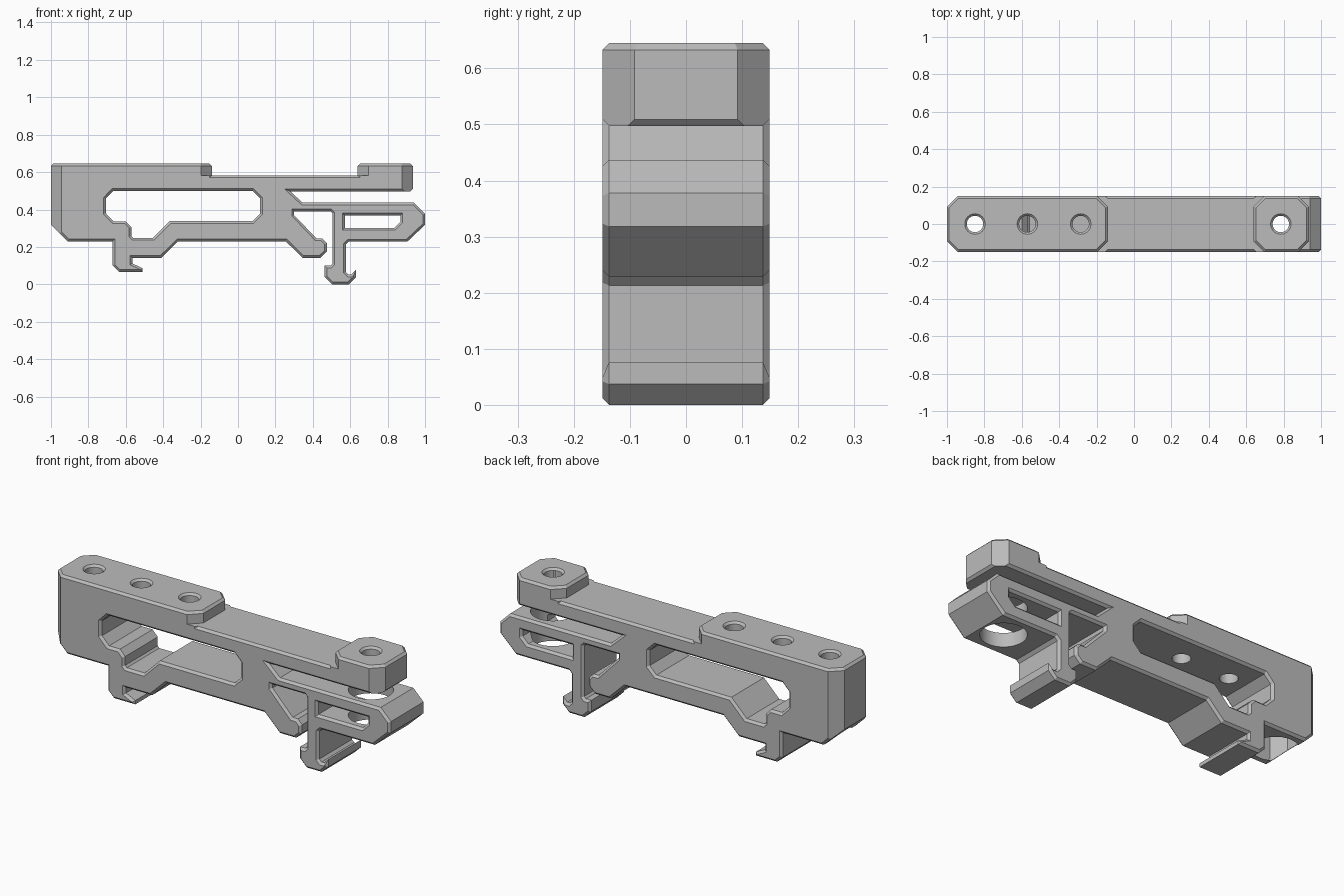
import bpy, bmesh, math
from mathutils import Vector

cube = bpy.data.objects.get("Cube")
if cube:
    bpy.data.objects.remove(cube)

HALF = 0.149      # half width
EDGE = 0.012      # edge chamfer
CORNER = 0.057    # plan corner chamfer
TOP = 0.645

grey = bpy.data.materials.new("plastic_grey")
grey.use_nodes = True
grey.diffuse_color = (0.5, 0.5, 0.5, 1)
grey.node_tree.nodes["Principled BSDF"].inputs["Base Color"].default_value = (0.5, 0.5, 0.5, 1)


def make_object(name, bm):
    bmesh.ops.recalc_face_normals(bm, faces=bm.faces)
    mesh = bpy.data.meshes.new(name)
    bm.to_mesh(mesh)
    bm.free()
    mesh.materials.append(grey)
    obj = bpy.data.objects.new(name, mesh)
    bpy.context.collection.objects.link(obj)
    return obj


def inset(loop, d):
    """Mitred offset of a closed loop towards its left side."""
    pts = [Vector(p) for p in loop]
    out = []
    for i, p in enumerate(pts):
        a = (p - pts[i - 1]).normalized()
        b = (pts[(i + 1) % len(pts)] - p).normalized()
        na, nb = Vector((-a.y, a.x)), Vector((-b.y, b.x))
        out.append(p + (na + nb) * d / (1 + na.dot(nb)))
    return out


def oriented(loop, ccw):
    area = sum(loop[i - 1][0] * p[1] - p[0] * loop[i - 1][1] for i, p in enumerate(loop))
    return loop if (area > 0) == ccw else loop[::-1]


def profile_solid(name, loops, half, edge=0):
    """Extrude an outline with windows along y, chamfering both rims."""
    levels = [(-half, 0), (half, 0)]
    if edge:
        levels = [(-half, edge), (edge - half, 0), (half - edge, 0), (half, edge)]
    bm = bmesh.new()
    caps = ([], [])
    for n, loop in enumerate(loops):
        loop = oriented(loop, n == 0)
        rings = [[bm.verts.new((p[0], y, p[1])) for p in inset(loop, d)] for y, d in levels]
        for r, s in zip(rings, rings[1:]):
            for i in range(len(r)):
                bm.faces.new((r[i - 1], r[i], s[i], s[i - 1]))
        for cap, ring in zip(caps, (rings[0], rings[-1])):
            cap += [bm.edges.get((ring[i - 1], ring[i])) for i in range(len(ring))]
    for cap in caps:
        bmesh.ops.triangle_fill(bm, edges=cap, use_beauty=True)
    return make_object(name, bm)


def round_cutter(x, r_low, r_high, z0, z1):
    bm = bmesh.new()
    bmesh.ops.create_cone(bm, cap_ends=True, segments=32, radius1=r_low, radius2=r_high, depth=z1 - z0)
    obj = make_object("hole_cutter", bm)
    obj.location = (x, 0, (z0 + z1) / 2)
    return obj


def corner_cutter(x_end, sx, sy, z0):
    """Wedge that trims a vertical corner and chamfers its top rim."""
    shape = [(0, z0), (0.1, z0), (0.1, TOP + 0.1), (-EDGE, TOP + 0.1), (-EDGE, TOP), (0, TOP - EDGE)]
    obj = profile_solid("corner_cutter", [shape], 0.08)
    obj.location = (x_end - sx * CORNER / 2, sy * (HALF - CORNER / 2), 0)
    obj.rotation_euler.z = math.atan2(sy, sx)
    return obj


# Side outline: block, left hook, belly, catch, spring column, arm, slab and pads
outline = [
    (-1, .633), (-1, .318), (-.91, .23), (-.67, .23), (-.67, .1), (-.635, .066),
    (-.51, .066), (-.51, .086), (-.565, .112), (-.565, .142), (-.41, .142),
    (-.32, .23), (.255, .23), (.345, .142), (.44, .142), (.475, .175), (.475, .22),
    (.45, .245), (.42, .245), (.3, .37), (.3, .39), (.495, .39), (.505, .38),
    (.505, .11), (.495, .1), (.463, .1), (.463, .04), (.503, 0), (.592, 0),
    (.63, .037), (.63, .077), (.605, .052), (.59, .052), (.577, .065), (.577, .213),
    (.592, .228), (.905, .228), (1, .318), (1, .378), (.94, .437), (.345, .437),
    (.28, .497), (.923, .497), (.935, .509), (.935, .633), (.923, TOP), (.652, TOP),
    (.64, .633), (.64, .582), (-.14, .582), (-.14, .633), (-.152, TOP), (-.988, TOP)]
main_window = [
    (-.668, .499), (.078, .499), (.118, .459), (.118, .378), (.078, .338), (-.365, .338),
    (-.455, .248), (-.56, .248), (-.57, .258), (-.57, .305), (-.6, .337), (-.665, .337),
    (-.707, .38), (-.707, .459)]
arm_window = [(.572, .368), (.868, .368), (.868, .335), (.835, .302), (.572, .302)]
body = profile_solid("rail_clip_body", [outline, main_window, arm_window], HALF, EDGE)

# Trimmed corners of the block and pads, then screw holes and access bores
cutters = []
for sy in (-1, 1):
    for x_end, sx, z0 in ((-1, -1, -.1), (-.14, 1, .582), (.64, -1, .582), (.935, 1, .46)):
        cutters.append(corner_cutter(x_end, sx, sy, z0))
for x in (-.85, -.57, -.285, .785):
    cutters.append(round_cutter(x, .044, .044, .45, TOP + .1))
    cutters.append(round_cutter(x, .043, .056, TOP - EDGE, TOP + .001))
cutters.append(round_cutter(-.85, .11, .11, .1, .497))
cutters.append(round_cutter(.785, .11, .11, .1, .465))

for cutter in cutters:
    mod = body.modifiers.new("cut", "BOOLEAN")
    mod.operation, mod.solver, mod.object = "DIFFERENCE", "EXACT", cutter

# Bake the cuts and drop the cutters
bpy.context.view_layer.update()
baked = bpy.data.meshes.new_from_object(body.evaluated_get(bpy.context.evaluated_depsgraph_get()))
body.modifiers.clear()
body.data = baked
baked.name = "rail_clip_body"
for cutter in cutters:
    bpy.data.objects.remove(cutter)

bpy.context.view_layer.objects.active = body
body.select_set(True)
bpy.ops.object.shade_smooth_by_angle(angle=math.radians(20))
